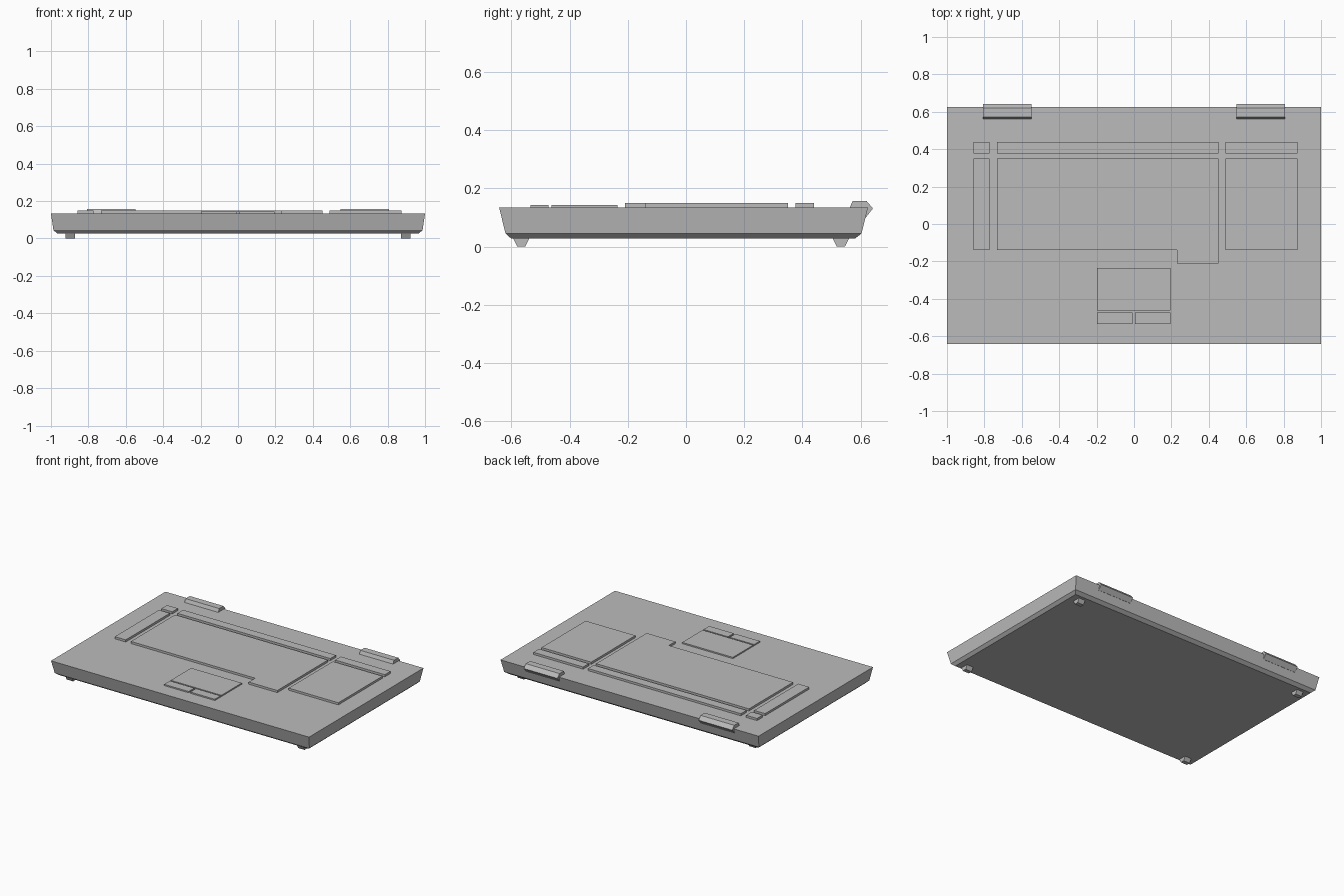
import bpy
import bmesh

cube = bpy.data.objects.get("Cube")
if cube:
    bpy.data.objects.remove(cube, do_unlink=True)

GREY = (0.5, 0.5, 0.5, 1.0)
grey = bpy.data.materials.new("plain grey")
grey.use_nodes = True
grey.diffuse_color = GREY
grey.node_tree.nodes["Principled BSDF"].inputs["Base Color"].default_value = GREY

DECK = 0.134      # height of the deck surface
SINK = 0.01       # how far raised parts run into the body


def finish(name, bm):
    bmesh.ops.recalc_face_normals(bm, faces=bm.faces)
    mesh = bpy.data.meshes.new(name)
    bm.to_mesh(mesh)
    bm.free()
    mesh.materials.append(grey)
    obj = bpy.data.objects.new(name, mesh)
    bpy.context.collection.objects.link(obj)
    return obj


def loft(name, rings):
    """Solid through a stack of matching point rings, capped at both ends."""
    bm = bmesh.new()
    loops = [[bm.verts.new(p) for p in ring] for ring in rings]
    for low, high in zip(loops, loops[1:]):
        n = len(low)
        for i in range(n):
            j = (i + 1) % n
            bm.faces.new((low[i], low[j], high[j], high[i]))
    bm.faces.new(loops[0])
    bm.faces.new(loops[-1])
    return finish(name, bm)


def rect(x0, x1, y0, y1):
    return [(x0, y0), (x1, y0), (x1, y1), (x0, y1)]


def plate(name, outline, top):
    """Raised flat panel on the deck."""
    return loft(name, [[(x, y, z) for x, y in outline] for z in (DECK - SINK, top)])


def bar(name, profile, x0, x1):
    """Side profile (y, z) pushed along x."""
    return loft(name, [[(x, y, z) for y, z in profile] for x in (x0, x1)])


# Tapered body with a bevelled lower edge: half width, front, back, height
sections = [(0.967, -0.60, 0.58, 0.027),
            (0.987, -0.62, 0.603, 0.045),
            (1.0, -0.642, 0.625, DECK)]
loft("body", [[(x, y, z) for x, y in rect(-w, w, f, b)] for w, f, b, z in sections])

# Keyboard panels
KEY_TOP = 0.149
front, back = -0.139, 0.35
row_front, row_back = 0.376, 0.439
columns = {"left": (-0.858, -0.773), "main": (-0.733, 0.452), "right": (0.49, 0.875)}
for side, (x0, x1) in columns.items():
    plate(side + "_function_keys", rect(x0, x1, row_front, row_back), KEY_TOP)
    outline = rect(x0, x1, front, back)
    if side == "main":
        # Step at the front where the arrow keys sit
        outline[1:2] = [(0.23, front), (0.23, -0.21), (x1, -0.21)]
    plate(side + "_keys", outline, KEY_TOP)

# Touchpad and its two buttons
PAD_TOP = 0.143
plate("touchpad", rect(-0.198, 0.195, -0.462, -0.236), PAD_TOP)
plate("right_touchpad_button", rect(-0.198, -0.008, -0.535, -0.472), PAD_TOP)
plate("left_touchpad_button", rect(0.005, 0.195, -0.535, -0.472), PAD_TOP)

# Hinges wrapping over the back edge, and feet underneath
hinge = [(0.561, 0.131), (0.573, 0.157), (0.62, 0.157),
         (0.642, 0.131), (0.618, 0.10), (0.58, 0.10)]
for side, s in (("left", 1), ("right", -1)):
    bar(side + "_hinge", hinge, s * 0.547, s * 0.808)
    for end, y in (("front", -0.566), ("back", 0.532)):
        foot = [(y - 0.029, 0.03), (y - 0.014, 0), (y + 0.014, 0), (y + 0.029, 0.03)]
        bar(end + "_" + side + "_foot", foot, s * 0.872, s * 0.922)
